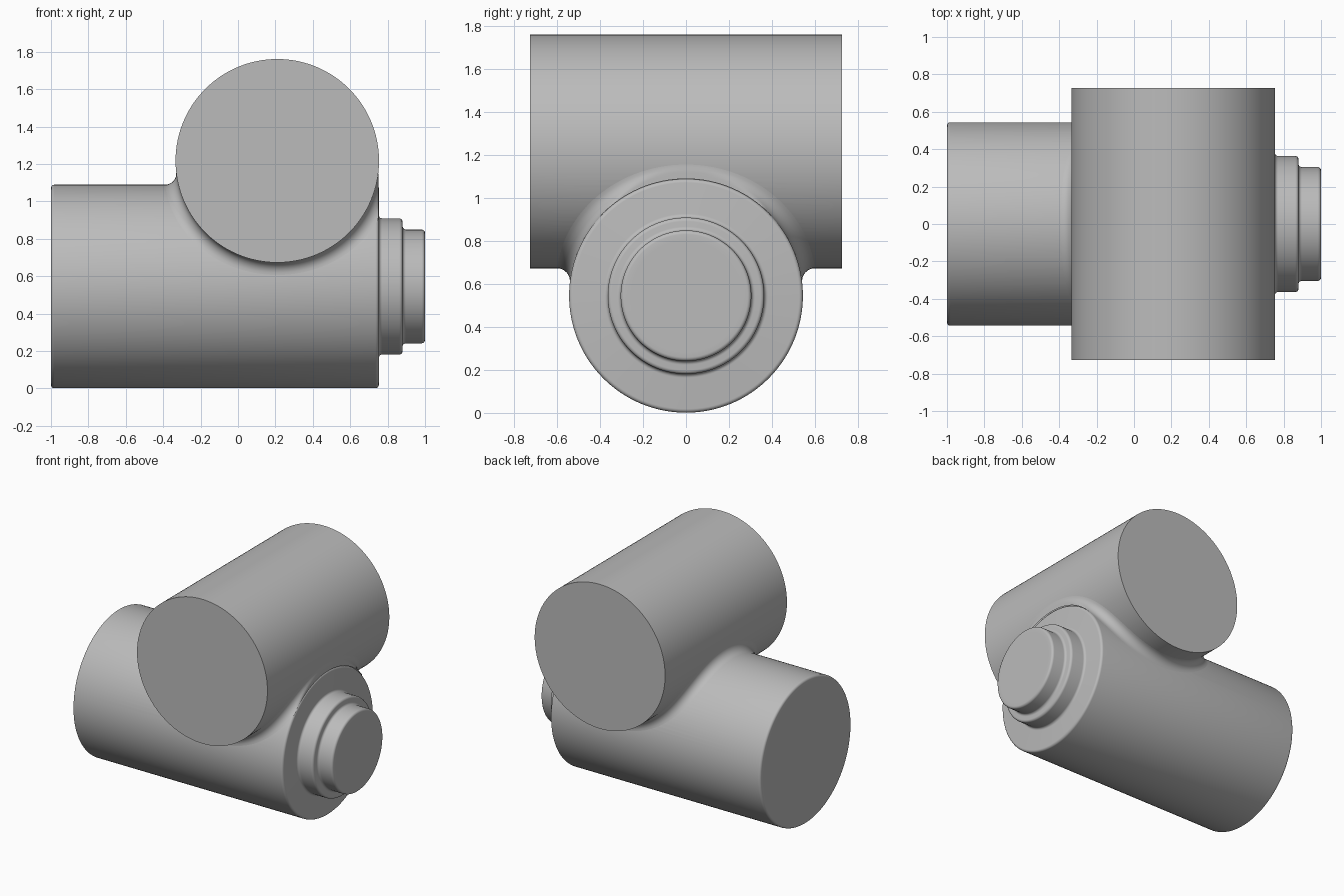
import bpy, bmesh, math
from mathutils import Vector

cube = bpy.data.objects.get("Cube")
if cube:
    bpy.data.objects.remove(cube, do_unlink=True)

SEGMENTS = 128
RADIUS = 0.544       # both large cylinders
BASE_Z = 0.545       # axis height of the lying barrel
CROSS_X, CROSS_Z = 0.21, 1.217
END_X = 0.753        # shoulder end of the barrel
BLEND = 0.06         # radius of the saddle fillet

grey = bpy.data.materials.new("plain grey")
grey.use_nodes = True
colour = (0.5, 0.5, 0.5, 1)
grey.diffuse_color = colour
grey.node_tree.nodes["Principled BSDF"].inputs["Base Color"].default_value = colour


def make_object(name, bm):
    bmesh.ops.recalc_face_normals(bm, faces=bm.faces)
    mesh = bpy.data.meshes.new(name)
    bm.to_mesh(mesh)
    bm.free()
    mesh.materials.append(grey)
    obj = bpy.data.objects.new(name, mesh)
    bpy.context.collection.objects.link(obj)
    return obj


def activate(obj):
    bpy.ops.object.select_all(action='DESELECT')
    obj.select_set(True)
    bpy.context.view_layer.objects.active = obj


def rounded(points, radius, steps=5):
    """Round every right-angled inner corner of a stepped profile."""
    pts = [Vector(p) for p in points]
    out = [pts[0]]
    for a, b, c in zip(pts, pts[1:], pts[2:]):
        u, v = (a - b).normalized() * radius, (c - b).normalized() * radius
        for i in range(steps + 1):
            t = i / steps * math.pi / 2
            out.append(b + u * (1 - math.sin(t)) + v * (1 - math.cos(t)))
    return out + [pts[-1]]


def lathe(name, profile, place):
    """Turn (along, radius) points about an axis; place maps to 3D."""
    bm = bmesh.new()
    rings = []
    for along, r in profile:
        angles = [2 * math.pi * i / SEGMENTS for i in range(SEGMENTS)]
        rings.append([bm.verts.new(place(along, r * math.sin(a), r * math.cos(a)))
                      for a in angles])
    for low, high in zip(rings, rings[1:]):
        for i in range(SEGMENTS):
            j = (i + 1) % SEGMENTS
            bm.faces.new((low[i], low[j], high[j], high[i]))
    bm.faces.new(rings[0])
    bm.faces.new(rings[-1])
    return make_object(name, bm)


# Lying barrel with two stepped collars on its right-hand end
steps = [(-1, 0.5), (-1, RADIUS), (END_X, RADIUS), (END_X, 0.364),
         (0.88, 0.364), (0.88, 0.304), (1, 0.304), (1, 0.26)]
body = lathe("stepped_barrel_and_cross_cylinder", rounded(steps, 0.018),
             lambda a, s, c: (a, s, BASE_Z + c))

# Sharp-edged cross cylinder sunk into the top of the barrel
cross = lathe("cross_cylinder", [(-0.726, RADIUS), (0.726, RADIUS)],
              lambda a, s, c: (CROSS_X + s, a, CROSS_Z + c))
union = body.modifiers.new("Union", 'BOOLEAN')
union.operation = 'UNION'
union.solver = 'EXACT'
union.object = cross
activate(body)
bpy.ops.object.modifier_apply(modifier=union.name)
bpy.data.objects.remove(cross, do_unlink=True)
bpy.ops.object.shade_smooth_by_angle(angle=math.radians(30))

# Saddle fillet: path of a ball rolling in the groove between both cylinders
reach = RADIUS + BLEND
z_high, z_low = BASE_Z + reach, CROSS_Z - reach
bm = bmesh.new()
arcs = []
count, arc_steps = 160, 8
for i in range(count):
    u = 2 * math.pi * i / count
    z = (z_high + z_low) / 2 + (z_high - z_low) / 2 * math.cos(2 * u)
    dx = math.sqrt(max(0, reach ** 2 - (z - CROSS_Z) ** 2))
    dy = math.sqrt(max(0, reach ** 2 - (z - BASE_Z) ** 2))
    ball = Vector((CROSS_X + math.copysign(dx, math.cos(u)),
                   math.copysign(dy, math.sin(u)), z))
    to_barrel = (Vector((ball.x, 0, BASE_Z)) - ball).normalized()
    to_cross = (Vector((CROSS_X, ball.y, CROSS_Z)) - ball).normalized()
    arc = []
    for k in range(arc_steps + 1):
        p = ball + to_barrel.slerp(to_cross, k / arc_steps) * BLEND
        p.x = min(p.x, END_X - 0.001)  # trimmed flush with the shoulder
        arc.append(bm.verts.new(p))
    arcs.append(arc)
for i in range(count):
    a, b = arcs[i], arcs[(i + 1) % count]
    for k in range(arc_steps):
        bm.faces.new((a[k], b[k], b[k + 1], a[k + 1]))
fillet = make_object("saddle_fillet", bm)
# Face the strip outward, toward the rolling ball
face = max(fillet.data.polygons, key=lambda f: -f.center.x)
if face.normal.x > 0:
    fillet.data.flip_normals()
activate(fillet)
bpy.ops.object.shade_smooth_by_angle(angle=math.radians(40))
